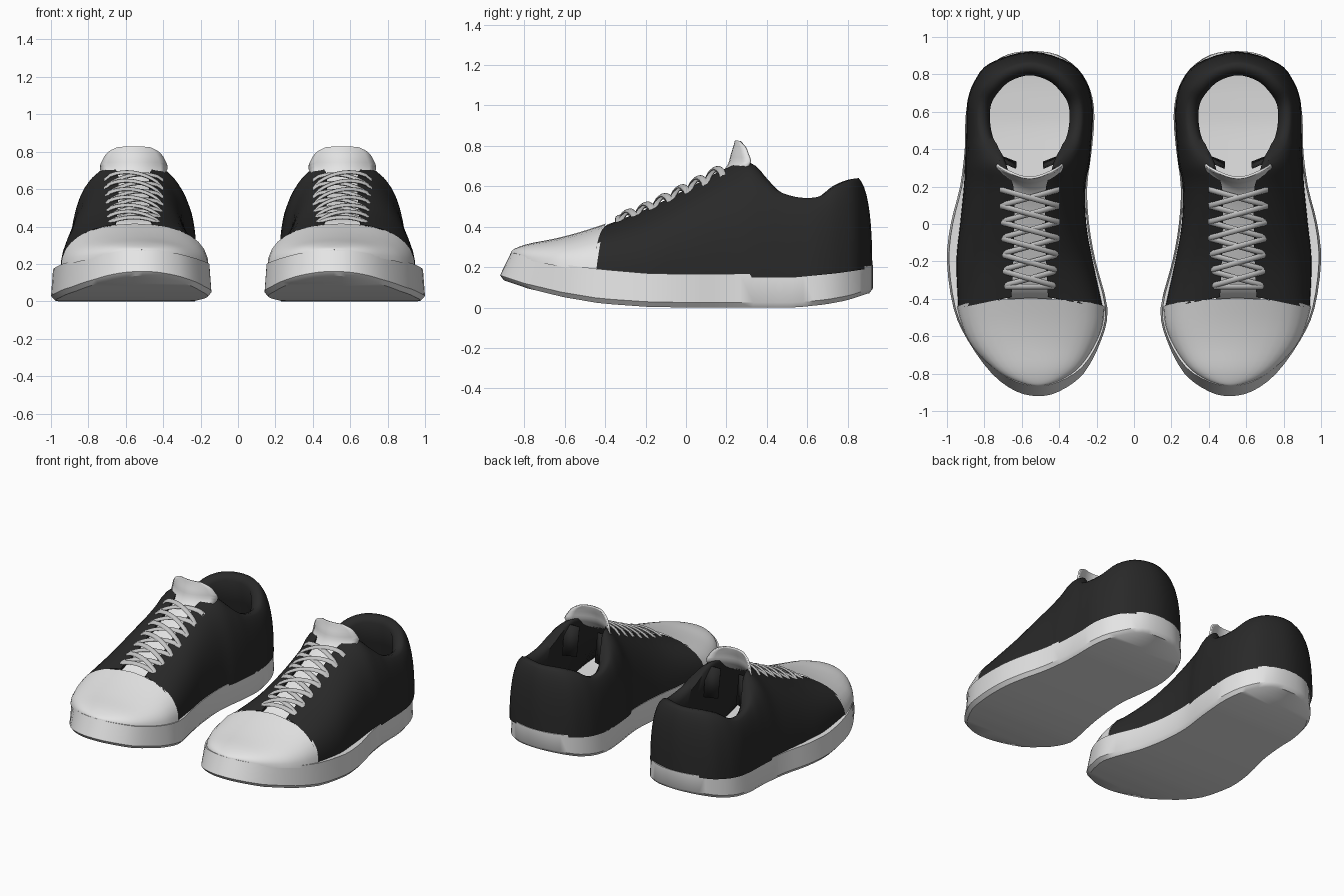
import bpy, bmesh, math
from mathutils import Vector

if "Cube" in bpy.data.objects:
    bpy.data.objects.remove(bpy.data.objects["Cube"])

CX = 0.5575  # centre line of one shoe; the other one is mirrored over x = 0


def material(name, rgb):
    m = bpy.data.materials.new(name)
    m.diffuse_color = (*rgb, 1)
    m.use_nodes = True
    m.node_tree.nodes["Principled BSDF"].inputs["Base Color"].default_value = m.diffuse_color
    return m


WHITE = material("white_rubber", (0.78, 0.78, 0.78))
BLACK = material("black_canvas", (0.022, 0.022, 0.022))
LACE = material("lace_grey", (0.55, 0.55, 0.55))


def catmull(pts, sub, closed=False):
    """Smooth a list of equal-length tuples."""
    n, out = len(pts), []
    for i in range(n if closed else n - 1):
        idx = [i - 1, i, i + 1, i + 2]
        idx = [j % n if closed else min(max(j, 0), n - 1) for j in idx]
        a, b, c, d = (pts[j] for j in idx)
        for s in range(sub):
            t = s / sub
            out.append(tuple(0.5 * (2 * q + (r - p) * t + (2 * p - 5 * q + 4 * r - w) * t * t
                                    + (3 * q - p - 3 * r + w) * t ** 3)
                             for p, q, r, w in zip(a, b, c, d)))
    if not closed:
        out.append(tuple(pts[-1]))
    return out


def interp(table, y):
    for (y0, z0), (y1, z1) in zip(table, table[1:]):
        if y <= y1:
            t = min(max((y - y0) / (y1 - y0), 0), 1)
            return z0 + (z1 - z0) * t
    return table[-1][1]


def bezier(b, c, r, n):
    return [b * (1 - t) ** 2 + c * 2 * t * (1 - t) + r * t * t for t in (i / n for i in range(n + 1))]


def loft(name, strips, mat, loop_rows=False, loop_cols=False, thick=0, angle=50):
    """Skin a list of (rows of points) grids, mirrored to make the pair."""
    bm = bmesh.new()
    for rows in strips:
        grid = [[bm.verts.new(p) for p in row] for row in rows]
        n, m = len(grid), len(grid[0])
        for i in range(n if loop_rows else n - 1):
            for j in range(m if loop_cols else m - 1):
                i2, j2 = (i + 1) % n, (j + 1) % m
                bm.faces.new((grid[i][j], grid[i2][j], grid[i2][j2], grid[i][j2]))
    bmesh.ops.remove_doubles(bm, verts=bm.verts, dist=0.0005)
    bmesh.ops.recalc_face_normals(bm, faces=bm.faces)
    me = bpy.data.meshes.new(name)
    bm.to_mesh(me)
    bm.free()
    me.materials.append(mat)
    ob = bpy.data.objects.new(name, me)
    bpy.context.collection.objects.link(ob)
    bpy.ops.object.select_all(action='DESELECT')
    ob.select_set(True)
    bpy.context.view_layer.objects.active = ob
    bpy.ops.object.shade_smooth_by_angle(angle=math.radians(angle))
    if thick:
        ob.modifiers.new("thickness", 'SOLIDIFY').thickness = thick
    mir = ob.modifiers.new("pair", 'MIRROR')
    mir.use_mirror_merge = False
    return ob


# Sole: outline swept with a wall profile, toe and heel curving up
SOLE_TOP = [(-0.87, 0.275), (-0.75, 0.24), (-0.62, 0.215), (-0.43, 0.19), (-0.2, 0.17), (0, 0.165),
            (0.55, 0.165), (0.75, 0.185), (0.92, 0.21)]
SOLE_LOW = [(-0.92, 0.135), (-0.8, 0.095), (-0.62, 0.052), (-0.43, 0.02), (-0.2, 0.004), (0, 0),
            (0.55, 0), (0.7, 0.015), (0.81, 0.035), (0.92, 0.07)]
outline = [(.51, -.92), (.40, -.895), (.27, -.80), (.175, -.62), (.142, -.45), (.205, -.2), (.24, 0),
           (.25, .2), (.225, .4), (.212, .58), (.235, .72), (.30, .83), (.41, .905), (.545, .925),
           (.68, .905), (.79, .83), (.87, .72), (.9, .58), (.905, .4), (.93, .2), (.98, 0),
           (1.0, -.2), (.965, -.45), (.89, -.62), (.76, -.80), (.63, -.895)]
rows = []
for x, y in catmull(outline, 3, True):
    yt = y + 0.055 * min(max((-y - 0.6) / 0.32, 0), 1)
    zl, zt = interp(SOLE_LOW, y), interp(SOLE_TOP, yt)
    ym = yt * 0.97
    xi = x + (CX - x) * 0.05
    rows.append([(CX, y * .98, zl), (xi, y * .98, zl), (x, y, zl + .025), (x + (CX - x) * .025, yt, zt),
                 (x + (CX - x) * .1, ym, zt - .004), (CX, ym, zt - .004)])
loft("sole", [rows], WHITE, loop_rows=True, angle=40)

# Upper: stations (medial x, lateral x, base y, rim x, rim y, rim z)
stations = [(.165, .94, -.45, .46, -.39, .41), (.22, .95, -.2, .47, -.19, .49),
            (.255, .93, 0, .475, .02, .595), (.26, .91, .2, .47, .2, .69),
            (.24, .905, .31, .42, .31, .72), (.23, .90, .40, .335, .39, .635),
            (.224, .897, .48, .30, .46, .575), (.22, .895, .57, .285, .56, .545),
            (.225, .89, .66, .295, .66, .55), (.255, .855, .76, .345, .745, .605),
            (.34, .77, .86, .43, .82, .635)]
loop = [(a, y, rx, ry, rz) for a, b, y, rx, ry, rz in stations]
loop.append((.55, .922, CX, .855, .64))
loop += [(b, y, 2 * CX - rx, ry, rz) for a, b, y, rx, ry, rz in reversed(stations)]
rows = []
for bx, by, rx, ry, rz in catmull(loop, 4):
    zb = interp(SOLE_TOP, by) - 0.015
    base, rim = Vector((bx, by, zb)), Vector((rx, ry, rz))
    wall = bezier(base, Vector((bx, by, zb + .85 * (rz - zb))), rim, 9)
    # padded collar turning over into the lining
    w = min(max((ry - 0.27) / 0.12, 0), 1)
    inward = (Vector((CX, .56, 0)) - Vector((rx, ry, 0))).normalized() * .06 * w
    inner = rim + inward + Vector((0, 0, -.02 - .02 * w))
    over = rim + inward * .5 + Vector((0, 0, -.005))
    mid = Vector((CX, min(max(by, -.4), .56), 0)) - Vector((bx, by, 0))
    foot = Vector((bx, by, zb + .02)) + mid.normalized() * .05
    rows.append(wall + [over, inner, inner.lerp(foot, .4), foot])
loft("upper", [rows], BLACK, angle=70)

# Toe cap: arched sections (y, medial x, lateral x, top z, base z, top shift)
caps = [(-.445, .156, .947, .416, .18, .05), (-.55, .168, .918, .375, .19, .03),
        (-.66, .215, .86, .342, .21, .015), (-.76, .285, .765, .32, .23, 0),
        (-.82, .36, .68, .303, .245, 0), (-.855, .44, .59, .287, .26, 0), (-.866, .50, .53, .276, .265, 0)]
rows = []
for y, xm, xl, zt, zb, dy in catmull(caps, 3):
    top = Vector(((xm + xl) / 2, y + dy, zt))
    arc = [bezier(Vector((x, y, zb)), Vector((x, y + dy * .6, zb + .95 * (zt - zb))), top, 8) for x in (xm, xl)]
    rows.append(arc[0] + arc[1][-2::-1])
loft("toe_cap", [rows], WHITE, angle=60)

# Tongue: (y, z, half width, edge set-back, edge drop)
tongue = [(-.42, .375, .12, 0, 0), (0, .565, .12, 0, .01), (.15, .645, .125, .02, .01),
          (.205, .705, .18, .10, 0), (.222, .76, .165, .08, 0), (.235, .80, .135, .05, 0),
          (.242, .828, .085, .02, .003)]
rows = [[(CX + u / 5 * hw, y + dy * (u / 5) ** 2, z - dz * (u / 5) ** 2) for u in range(-5, 6)]
        for y, z, hw, dy, dz in catmull(tongue, 3)]
loft("tongue", [rows], WHITE, thick=0.012, angle=60)

# Lining flaps behind the tongue
flaps = []
for s in (-1, 1):
    flaps.append([[(CX + s * .165, .335, .70), (CX + s * .075, .295, .68)],
                  [(CX + s * .165, .36, .48), (CX + s * .075, .325, .48)]])
loft("lining_flaps", flaps, BLACK, thick=0.01)

# Laces: flat strands crossing between seven eyelet rows
RIM = [(s[4], s[5]) for s in stations[:5]]
EYELETS = [-.335 + .0865 * i for i in range(7)]
along, up = Vector((0, .9, .43)), Vector((0, -.43, .9))


def strand(y0, y1, side, lift):
    rings = []
    for i in range(11):
        u = i / 10
        y = y0 + (y1 - y0) * u
        z = interp(RIM, y) - .035 + (.052 + lift) * math.sin(math.pi * u) ** .6
        p = Vector((CX + side * .158 * (2 * u - 1), y, z))
        rings.append([p + along * .017 * math.cos(a) + up * .009 * math.sin(a)
                      for a in (math.tau * k / 8 for k in range(8))])
    return rings


strands = [strand(EYELETS[0], EYELETS[0], 1, 0)]
for lo, hi in zip(EYELETS, EYELETS[1:]):
    strands += [strand(lo, hi, 1, .012), strand(lo, hi, -1, 0)]
loft("laces", strands, LACE, loop_cols=True, angle=60)
